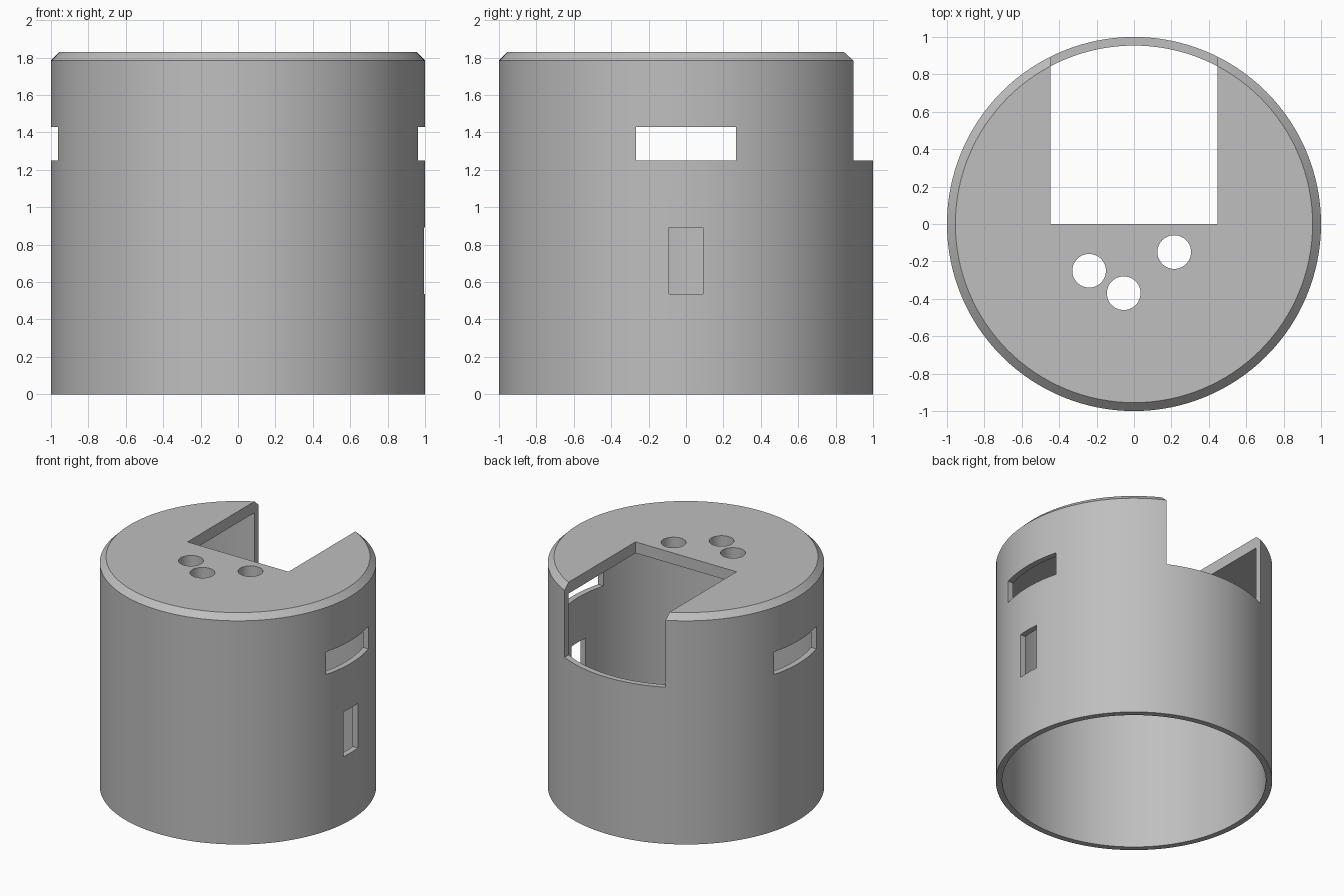
import bpy, bmesh, math
from mathutils import Matrix, Vector

old = bpy.data.objects.get("Cube")
if old:
    bpy.data.objects.remove(old, do_unlink=True)

R, H = 1.0, 1.83
WALL, CHAMFER, LID = 0.046, 0.045, 0.09

grey = bpy.data.materials.new("plain grey")
grey.use_nodes = True
colour = (0.52, 0.52, 0.52, 1)
grey.diffuse_color = colour
grey.node_tree.nodes["Principled BSDF"].inputs["Base Color"].default_value = colour


def add_object(name, bm):
    bmesh.ops.recalc_face_normals(bm, faces=bm.faces)
    mesh = bpy.data.meshes.new(name)
    bm.to_mesh(mesh)
    bm.free()
    mesh.materials.append(grey)
    obj = bpy.data.objects.new(name, mesh)
    bpy.context.collection.objects.link(obj)
    return obj


def box_cutter(x0, x1, y0, y1, z0, z1):
    bm = bmesh.new()
    centre = Vector((x0 + x1, y0 + y1, z0 + z1)) / 2
    size = Matrix.Diagonal((x1 - x0, y1 - y0, z1 - z0, 1))
    bmesh.ops.create_cube(bm, size=1, matrix=Matrix.Translation(centre) @ size)
    return add_object("box_cutter", bm)


def hole_cutter(x, y, radius):
    bm = bmesh.new()
    bmesh.ops.create_cone(bm, cap_ends=True, segments=48, radius1=radius,
                          radius2=radius, depth=0.6,
                          matrix=Matrix.Translation((x, y, H)))
    return add_object("hole_cutter", bm)


# Hollow cap: wall, chamfered rim and lid turned from one profile
profile = [(0, H), (R - CHAMFER, H), (R, H - CHAMFER), (R, 0),
           (R - WALL, 0), (R - WALL, H - LID), (0, H - LID)]
bm = bmesh.new()
verts = [bm.verts.new((r, 0, z)) for r, z in profile]
edges = [bm.edges.new(pair) for pair in zip(verts, verts[1:])]
bmesh.ops.spin(bm, geom=verts + edges, cent=(0, 0, 0), axis=(0, 0, 1),
               angle=math.tau, steps=128, use_duplicate=False)
bmesh.ops.remove_doubles(bm, verts=bm.verts, dist=0.0001)
bmesh.ops.dissolve_limit(bm, angle_limit=0.001, verts=bm.verts, edges=bm.edges)
cap = add_object("hollow_cap", bm)

# Openings: rear notch, side slots, left port, lid holes
cutters = [
    box_cutter(-0.446, 0.446, 0, 1.3, 1.25, 2.2),
    box_cutter(-1.2, -0.7, -0.268, 0.268, 1.25, 1.43),
    box_cutter(0.7, 1.2, -0.268, 0.268, 1.25, 1.43),
    box_cutter(0.7, 1.2, -0.09, 0.09, 0.536, 0.893),
]
cutters += [hole_cutter(x, y, 0.09)
            for x, y in ((-0.24, -0.25), (-0.055, -0.37), (0.215, -0.15))]

bpy.ops.object.select_all(action="DESELECT")
bpy.context.view_layer.objects.active = cap
cap.select_set(True)
for cutter in cutters:
    cutter.hide_render = True
    mod = cap.modifiers.new("cut", "BOOLEAN")
    mod.operation = "DIFFERENCE"
    mod.solver = "EXACT"
    mod.object = cutter
    bpy.ops.object.modifier_apply(modifier=mod.name)
    bpy.data.objects.remove(cutter, do_unlink=True)

bpy.ops.object.shade_smooth_by_angle(angle=math.radians(20))
